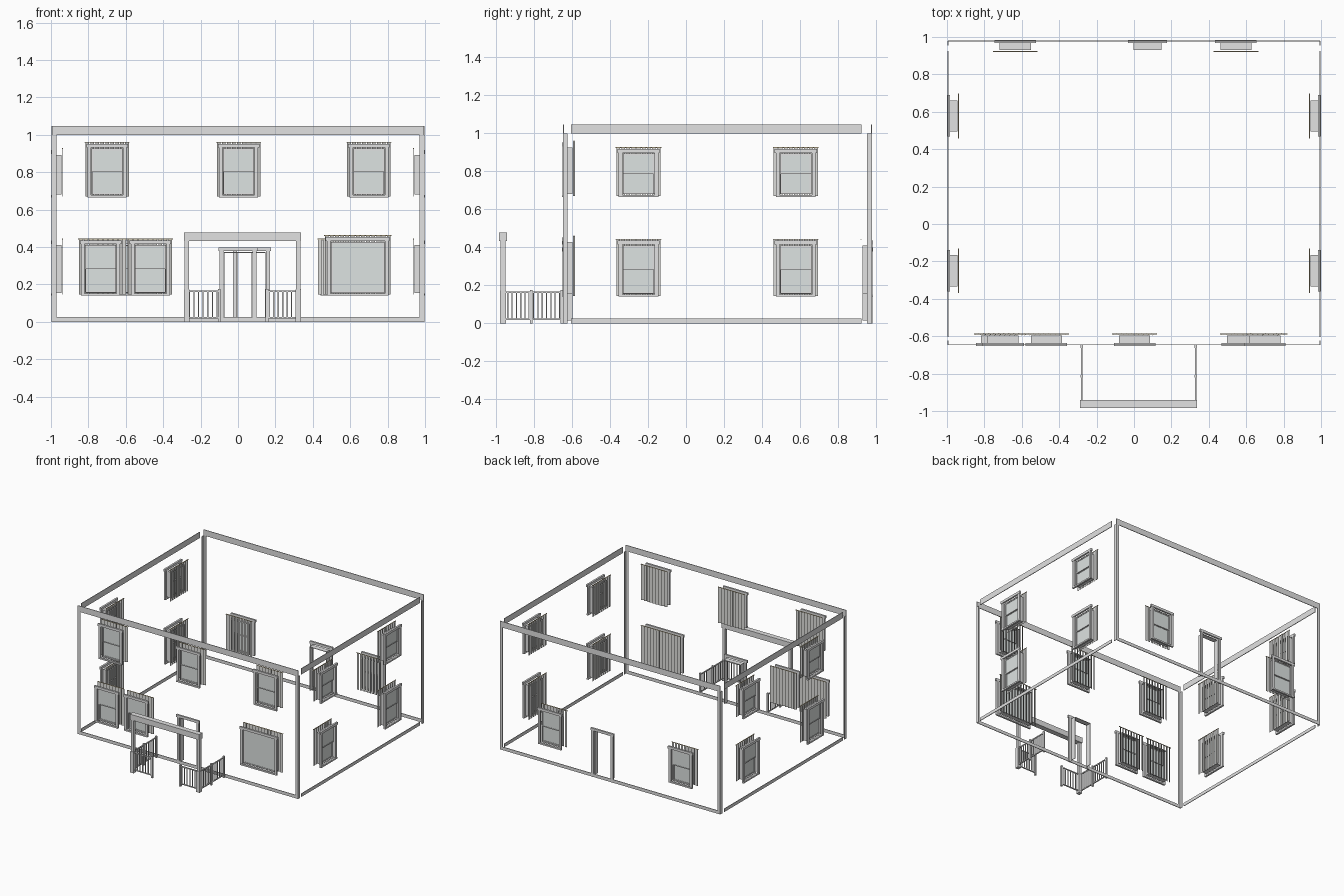
import bpy, bmesh
from mathutils import Vector

cube = bpy.data.objects.get("Cube")
if cube:
    bpy.data.objects.remove(cube, do_unlink=True)


def material(name, rgb):
    m = bpy.data.materials.new(name)
    m.use_nodes = True
    m.diffuse_color = (*rgb, 1)
    m.node_tree.nodes["Principled BSDF"].inputs["Base Color"].default_value = (*rgb, 1)
    return m


MATS = [material("trim white", (0.76, 0.76, 0.76)),
        material("glass pale grey", (0.73, 0.77, 0.76)),
        material("blind white", (0.72, 0.72, 0.7)),
        material("rail beige", (0.7, 0.6, 0.38))]
TRIM, GLASS, BLIND, BEIGE = range(4)

# Each wall: a point on it, the direction along it, the direction into the house
WALLS = {
    "front": (Vector((0, -0.645, 0)), Vector((1, 0, 0)), Vector((0, 1, 0))),
    "back": (Vector((0, 0.977, 0)), Vector((1, 0, 0)), Vector((0, -1, 0))),
    "left": (Vector((0.993, 0, 0)), Vector((0, 1, 0)), Vector((-1, 0, 0))),
    "right": (Vector((-0.993, 0, 0)), Vector((0, 1, 0)), Vector((1, 0, 0))),
    "plan": (Vector((0, 0, 0)), Vector((1, 0, 0)), Vector((0, 1, 0))),
}


class Part:
    """One object made of upright prisms placed along a wall."""

    def __init__(self, name, wall):
        self.name, self.wall, self.bm = name, WALLS[wall], bmesh.new()

    def prism(self, plan, z0, z1, mat=TRIM):
        origin, along, inward = self.wall
        up = Vector((0, 0, 1))
        low = [self.bm.verts.new(origin + along * u + inward * d + up * z0) for u, d in plan]
        high = [self.bm.verts.new(v.co + up * (z1 - z0)) for v in low]
        faces = [low, high]
        for i in range(len(low)):
            j = (i + 1) % len(low)
            faces.append([low[i], low[j], high[j], high[i]])
        for f in faces:
            self.bm.faces.new(f).material_index = mat

    def box(self, u0, u1, d0, d1, z0, z1, mat=TRIM):
        self.prism([(u0, d0), (u1, d0), (u1, d1), (u0, d1)], z0, z1, mat)

    def done(self):
        bmesh.ops.recalc_face_normals(self.bm, faces=self.bm.faces)
        mesh = bpy.data.meshes.new(self.name)
        self.bm.to_mesh(mesh)
        self.bm.free()
        for m in MATS:
            mesh.materials.append(m)
        bpy.context.collection.objects.link(bpy.data.objects.new(self.name, mesh))


def opening(p, c, half, z0, z1, sill):
    """Outer casing and the lining behind it."""
    w, inner = 0.02, half - 0.022
    for s in (-1, 1):
        a, b = sorted((c + s * half, c + s * (half - w)))
        p.box(a, b, -0.005, 0.008, z0, z1 - 0.02)
        a, b = sorted((c + s * inner, c + s * (inner - 0.004)))
        p.box(a, b, 0.008, 0.048, z0 + 0.015, z1 - 0.025)
    p.box(c - half - 0.006, c + half + 0.006, -0.007, 0.008, z1 - 0.02, z1)
    p.box(c - inner, c + inner, 0.008, 0.048, z1 - 0.029, z1 - 0.025)
    if sill:
        p.box(c - half, c + half, -0.007, 0.008, z0, z0 + 0.012)
        p.box(c - inner, c + inner, 0.008, 0.048, z0 + 0.015, z0 + 0.019)


def blind(name, wall, c, half, z0, z1):
    """Hanging slats under a thin rail; the front ones are turned."""
    p = Part(name, wall)
    n = round(half * 2 / 0.027)
    pitch = half * 2 / n
    tilt = 0.005 if wall == "front" else 0.0
    for i in range(n):
        a = c - half + pitch * i + pitch * 0.14
        b = a + pitch * 0.72
        p.prism([(a, 0.055 - tilt), (b, 0.055 + tilt), (b, 0.0565 + tilt), (a, 0.0565 - tilt)],
                z0, z1 - 0.004, BLIND)
    p.box(c - half, c + half, 0.053, 0.0585, z1 - 0.004, z1, BEIGE)
    p.done()


def sash(p, c, inner, depth, low, high):
    """A pane with a narrow frame around it."""
    p.box(c - inner, c + inner, depth + 0.003, depth + 0.005, low, high, GLASS)
    for s in (-1, 1):
        a, b = sorted((c + s * inner, c + s * (inner - 0.006)))
        p.box(a, b, depth, depth + 0.008, low, high)
    for z in (low, high - 0.006):
        p.box(c - inner, c + inner, depth, depth + 0.008, z, z + 0.006)


def window(wall, c, z0, z1, half=0.105, split=True):
    level = "lower" if z0 < 0.5 else "upper"
    p = Part(f"{wall}_{level}_window", wall)
    opening(p, c, half, z0, z1, True)
    inner, low, high = half - 0.026, z0 + 0.019, z1 - 0.029
    if split:
        # The lower sash slides behind the upper one
        middle = (low + high) / 2
        sash(p, c, inner, 0.01, middle, high)
        sash(p, c, inner, 0.02, low, middle + 0.006)
    else:
        sash(p, c, inner, 0.01, low, high)
    p.done()
    blind(f"{wall}_{level}_blind", wall, c, half + 0.015, z0 + 0.005, z1 + 0.01)


# Windows
for x in (-0.7, 0.003, 0.7):
    window("front", x, 0.665, 0.952)
for x in (-0.735, -0.468):
    window("front", x, 0.14, 0.435)
window("front", 0.64, 0.14, 0.453, half=0.165, split=False)
for x in (-0.635, 0.545):
    window("back", x, 0.14, 0.435)
for side in ("left", "right"):
    for y in (-0.25, 0.578):
        window(side, y, 0.665, 0.918)
        window(side, y, 0.14, 0.435)

# Door frames
for side, x in (("front", 0.0), ("back", 0.072)):
    p = Part(f"{side}_door_frame", side)
    opening(p, x, 0.098, 0.0, 0.398, False)
    p.done()

# Bands along the top and foot of every wall, and corner boards
for wall in ("front", "back", "left", "right"):
    u0, u1 = (-0.995, 0.995) if wall in ("front", "back") else (-0.605, 0.925)
    for name, z0, z1 in (("top_band", 1.0, 1.048), ("foot_band", 0.0, 0.026)):
        p = Part(f"{wall}_{name}", wall)
        p.box(u0, u1, -0.003, 0.002, z0, z1)
        p.done()
    p = Part(f"{wall}_corner_boards", wall)
    e0, e1 = (-0.995, 0.995) if wall in ("front", "back") else (-0.648, 0.978)
    p.box(e0, e0 + 0.024, -0.003, 0.002, 0, 1.0)
    p.box(e1 - 0.024, e1, -0.003, 0.002, 0, 1.0)
    p.done()

# Porch beam and posts
p = Part("porch_beam", "plan")
p.box(-0.288, 0.338, -0.984, -0.942, 0.433, 0.478)
p.done()
PORCH = (-0.273, 0.323)
p = Part("porch_posts", "plan")
for x in PORCH:
    p.box(x - 0.012, x + 0.012, -0.976, -0.95, 0, 0.433)
    p.box(x - 0.015, x + 0.015, -0.979, -0.947, 0, 0.172)
p.done()


def railing(name, start, end, count):
    """Two rails with thin balusters between."""
    p = Part(name, "plan")
    a, b = Vector(start), Vector(end)
    x0, x1 = sorted((a.x, b.x))
    y0, y1 = sorted((a.y, b.y))
    r = 0.004
    for z0, z1 in ((0.018, 0.025), (0.16, 0.168)):
        p.box(x0 - r, x1 + r, y0 - r, y1 + r, z0, z1)
    for i in range(count):
        c = a.lerp(b, (i + 0.5) / count)
        p.box(c.x - 0.003, c.x + 0.003, c.y - 0.003, c.y + 0.003, 0.02, 0.162)
    p.done()


# Porch railings and their small posts
for x, gate in zip(PORCH, (-0.1, 0.155)):
    edge = x + (0.007 if x > 0 else -0.007)
    railing("front_railing", (x, -0.963), (gate, -0.963), 7)
    railing("side_railing", (edge, -0.95), (edge, -0.655), 13)
    p = Part("railing_posts", "plan")
    for px, py in ((gate, -0.963), (edge, -0.815), (edge, -0.655)):
        p.box(px - 0.007, px + 0.007, py - 0.007, py + 0.007, 0, 0.176)
    p.done()
